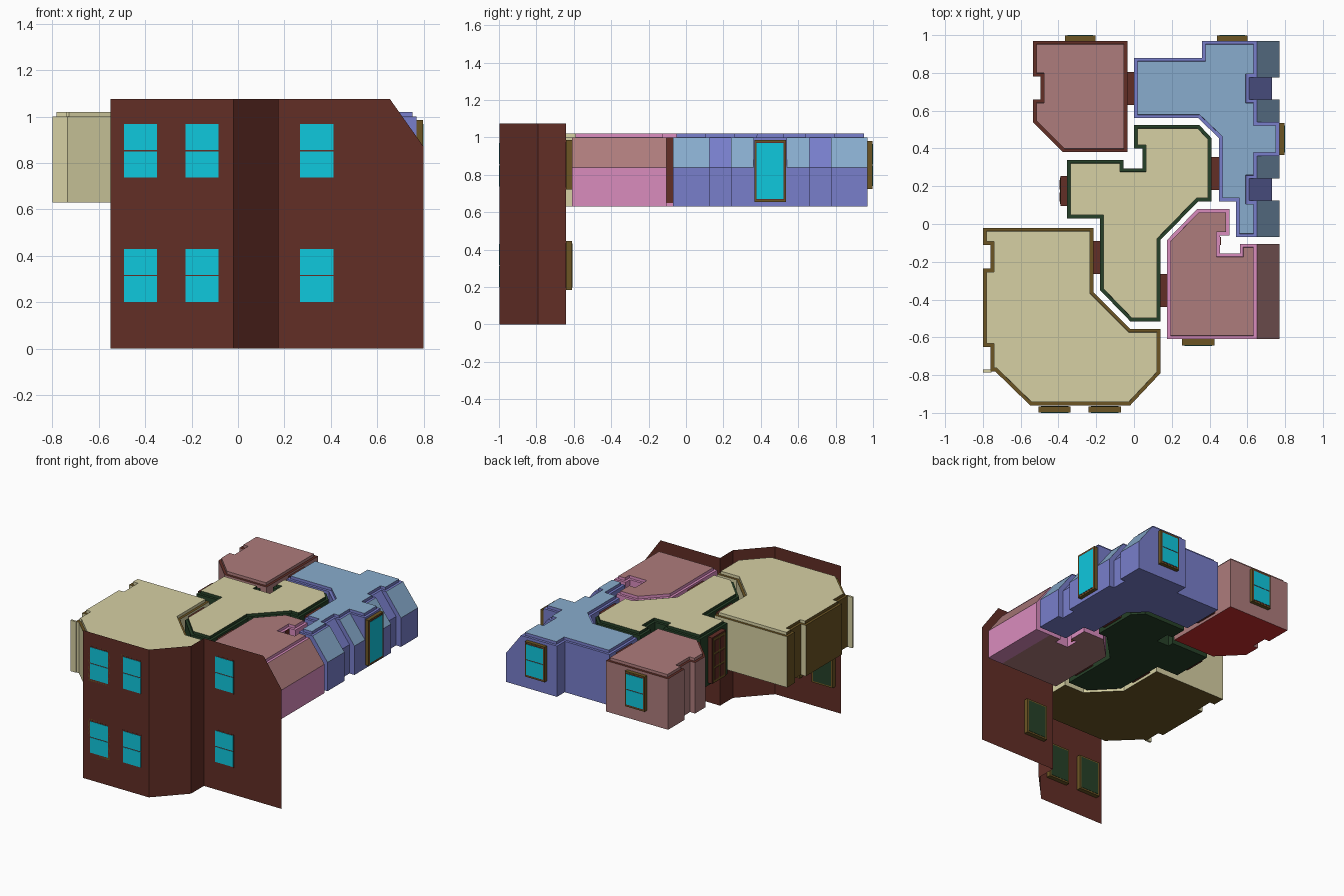
import bpy, bmesh, math
from mathutils import Matrix, Vector

if "Cube" in bpy.data.objects:
    bpy.data.objects.remove(bpy.data.objects["Cube"])


def material(name, rgb):
    col = [(c / 255 / 12.92 if c < 11 else ((c / 255 + .055) / 1.055) ** 2.4) for c in rgb] + [1]
    m = bpy.data.materials.new(name)
    m.use_nodes = True
    m.diffuse_color = col
    m.node_tree.nodes["Principled BSDF"].inputs["Base Color"].default_value = col
    return m


BRICK = material("brick brown", (98, 46, 38))
OLIVE = material("olive brown", (108, 85, 36))
CYAN = material("window cyan", (15, 200, 222))
KHAKI = material("khaki", (214, 208, 163))
GREEN = material("dark green", (38, 64, 40))
ROSE = material("dusty rose", (174, 124, 124))
PINK = material("pink", (218, 140, 190))
PERI = material("periwinkle", (120, 126, 203))
SKY = material("light blue", (136, 172, 205))
RED = material("red", (200, 46, 46))

FLOOR, EAVE, TOP, BEND = 0.63, 1.0, 1.02, 0.84


def finish(name, bm, mats):
    mesh = bpy.data.meshes.new(name)
    bm.to_mesh(mesh)
    bm.free()
    for m in mats:
        mesh.materials.append(m)
    ob = bpy.data.objects.new(name, mesh)
    bpy.context.collection.objects.link(ob)
    return ob


def extruded(points, offset):
    """Solid from a closed loop of 3D points pushed along an offset."""
    bm = bmesh.new()
    face = bm.faces.new([bm.verts.new(p) for p in points])
    res = bmesh.ops.extrude_face_region(bm, geom=[face])
    moved = [g for g in res["geom"] if isinstance(g, bmesh.types.BMVert)]
    bmesh.ops.translate(bm, verts=moved, vec=offset)
    bmesh.ops.recalc_face_normals(bm, faces=bm.faces)
    return bm


def box(name, lo, hi, mat, matrix=Matrix()):
    bm = bmesh.new()
    bmesh.ops.create_cube(bm, size=1)
    lo, hi = Vector(lo), Vector(hi)
    bmesh.ops.scale(bm, verts=bm.verts, vec=hi - lo)
    bmesh.ops.translate(bm, verts=bm.verts, vec=(lo + hi) / 2)
    bmesh.ops.transform(bm, verts=bm.verts, matrix=matrix)
    return finish(name, bm, [mat])


def room(name, outline, wall, roof, ledge, floor, west=None):
    """Closed room with a narrow ledge around a raised roof slab."""
    bm = extruded([(x, y, FLOOR) for x, y in outline], (0, 0, EAVE - FLOOR))
    lid = max(bm.faces, key=lambda f: f.calc_center_median().z)
    bmesh.ops.inset_region(bm, faces=[lid], thickness=0.018, use_even_offset=True)
    bmesh.ops.inset_region(bm, faces=[lid], thickness=0.0005, depth=TOP - EAVE, use_even_offset=True)
    bm.normal_update()
    for f in bm.faces:
        z = f.calc_center_median().z
        if f.normal.z < -0.9:
            f.material_index = 3
        elif f.normal.z > 0.9:
            f.material_index = 1 if z > TOP - 0.005 else 2
        elif f.normal.x < -0.9:
            f.material_index = 4
    finish(name, bm, [wall, roof, ledge, floor, west or wall])


def eave_wedge(name, x, y0, y1, wall, slope):
    """Sloping roof edge above a short vertical wall, on the +x side."""
    prof = [(x, FLOOR), (x + .12, FLOOR), (x + .12, BEND), (x, EAVE)]
    bm = extruded([(px, y0, pz) for px, pz in prof], (0, y1 - y0, 0))
    for f in bm.faces:
        f.material_index = int(f.normal.x > 0.2 and f.normal.z > 0.2)
    finish(name, bm, [wall, slope])


# Rooms
room("front_room", [(-.8, -.02), (-.215, -.02), (-.215, -.36), (-.02, -.555), (.14, -.555),
                    (.14, -.79), (-.02, -.96), (-.55, -.96), (-.735, -.78), (-.76, -.78),
                    (-.76, -.65), (-.8, -.65), (-.8, -.235), (-.76, -.235), (-.76, -.11), (-.8, -.11)],
     KHAKI, KHAKI, OLIVE, OLIVE, west=OLIVE)
box("front_room_pier", (-.8, -.785, FLOOR), (-.755, -.77, EAVE), KHAKI)
room("hall", [(-.355, .34), (-.055, .34), (-.055, .295), (.045, .295), (.045, .4), (0, .4),
              (0, .525), (.345, .525), (.41, .455), (.41, .12), (.34, .12), (.14, -.085),
              (.14, -.515), (-.02, -.515), (-.18, -.35), (-.18, .03), (-.355, .03)],
     GREEN, KHAKI, GREEN, GREEN)
room("back_room", [(-.535, .97), (-.035, .97), (-.035, .38), (-.375, .38), (-.535, .54),
                   (-.535, .66), (-.495, .66), (-.495, .78), (-.535, .78)],
     ROSE, ROSE, BRICK, RED)
room("side_room", [(.175, -.61), (.65, -.61), (.65, -.105), (.56, -.105), (.56, -.155), (.455, -.155),
                   (.455, -.06), (.505, -.06), (.505, .08), (.335, .08), (.175, -.085)],
     PINK, ROSE, PINK, ROSE)
eave_wedge("side_room_eave", .65, -.61, -.105, PINK, ROSE)
box("side_room_niche", (.455, -.11, FLOOR + .02), (.46, -.07, EAVE), BRICK)
room("long_room", [(0, .88), (.36, .88), (.36, .97), (.65, .97), (.65, .775), (.61, .775), (.61, .66),
                   (.65, .66), (.65, .54), (.77, .54), (.77, .36), (.65, .36), (.65, .24),
                   (.61, .24), (.61, .125), (.65, .125), (.65, -.07), (.54, -.07), (.54, .12),
                   (.45, .12), (.45, .455), (.34, .56), (0, .56)],
     PERI, SKY, PERI, PERI)
for i, (y0, y1) in enumerate([(-.07, .125), (.24, .36), (.54, .66), (.775, .97)]):
    eave_wedge(f"long_room_eave_{i}", .65, y0, y1, PERI, SKY)
for i, (y0, y1) in enumerate([(.125, .24), (.66, .775)]):
    eave_wedge(f"long_room_recess_{i}", .61, y0, y1, PERI, PERI)

# Thin street wall folded around the front bay
bm = bmesh.new()
H, FRONT, SIDE = 1.075, -.997, -.642
path = [(-.55, FRONT), (-.02, FRONT), (.175, -.79), (.175, SIDE)]
for a, b in zip(path, path[1:]):
    bm.faces.new([bm.verts.new((*p, z)) for p, z in ((a, 0), (b, 0), (b, H), (a, H))])
bm.faces.new([bm.verts.new((x, SIDE, z)) for x, z in
              ((.175, 0), (.8, 0), (.8, .87), (.655, H), (.175, H))])
bmesh.ops.remove_doubles(bm, verts=bm.verts, dist=1e-4)
finish("street_wall", bm, [BRICK])


def window(name, x, y, angle, z0, z1, width=.17, panes=2, backed=False, depth=.035):
    """Framed window; (x, y) is the middle of its outer face, angle 0 faces -y."""
    m = Matrix.Translation((x, y, 0)) @ Matrix.Rotation(angle, 4, 'Z')
    w = width / 2
    box(name + "_frame", (-w, .003, z0), (w, depth, z1), OLIVE, m)
    box(name + "_recess", (-w + .009, .002, z0 + .009), (w - .009, .01, z1 - .009), BRICK, m)
    step = (z1 - z0 - .026) / panes
    for i in range(panes):
        b = z0 + .013 + i * step
        box(f"{name}_pane_{i}", (-w + .013, 0, b + .003), (w - .013, .006, b + step - .003), CYAN, m)
    if backed:
        box(name + "_back", (-w + .012, depth - .002, z0 + .012), (w - .012, depth + .002, z1 - .012), GREEN, m)


# Windows and glazed door
for x, y in ((-.42, -1), (-.155, -1), (.34, -.645)):
    window(f"lower_window_{x}", x, y, 0, .185, .445, backed=True)
    window(f"upper_window_{x}", x, y, 0, .722, .985)
window("back_room_window", -.285, 1, math.pi, .725, .98, .16)
window("long_room_window", .52, 1, math.pi, .725, .98, .16)
window("balcony_door", .8, .45, math.pi / 2, .655, .985, panes=1)

# Doors joining the rooms
for name, x0, x1, y0 in (("back_door", -.036, .001, .63), ("long_door", .409, .451, .18),
                         ("front_door", -.216, -.179, -.265), ("side_door", .139, .176, -.44)):
    box(name, (x0, y0, .65), (x1, y0 + .175, .985), BRICK)

# Entrance door with raised panels
box("entrance_door", (-.388, .095, .65), (-.35, .255, .985), BRICK)
box("entrance_leaf", (-.391, .105, .655), (-.385, .245, .975), OLIVE)
for i in range(2):
    for j in range(3):
        y, z = .118 + i * .064, .672 + j * .1
        box(f"entrance_panel_{i}{j}", (-.394, y, z), (-.39, y + .05, z + .085), BRICK)
